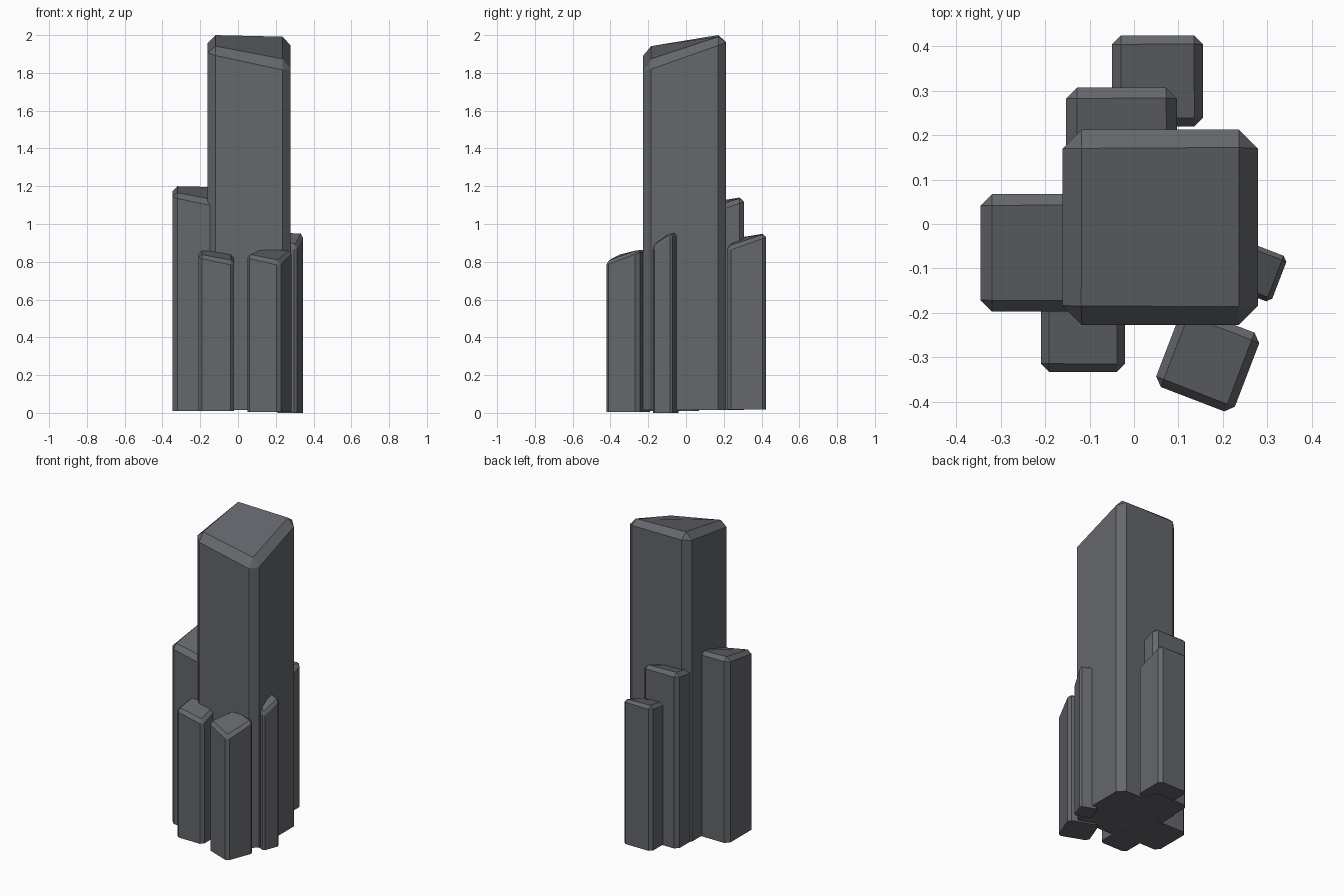
import bpy
import bmesh
from math import radians
from mathutils import Matrix

if "Cube" in bpy.data.objects:
    bpy.data.objects.remove(bpy.data.objects["Cube"], do_unlink=True)

# Single stone colour
stone = bpy.data.materials.new("dark_grey_stone")
stone.use_nodes = True
colour = (0.13, 0.135, 0.15, 1)
stone.diffuse_color = colour
stone.node_tree.nodes["Principled BSDF"].inputs["Base Color"].default_value = colour

WIDTH, HEIGHT, CHAMFER = 0.44, 1.985, 0.043


def column(name, x, y, base, width, height, turn=0):
    """Chamfered stone column with a slanted top, scaled to width and height."""
    bm = bmesh.new()
    bmesh.ops.create_cube(bm, size=1)
    for v in bm.verts:
        right, back, top = (c > 0 for c in v.co)
        # The top falls toward the front, most of all at the front right corner
        drop = 0 if back else (0.155 if right else 0.061)
        v.co.x *= WIDTH
        v.co.y *= WIDTH
        v.co.z = HEIGHT - drop if top else 0
    edges = [e for e in bm.edges if any(v.co.z > 0 for v in e.verts)]
    bmesh.ops.bevel(bm, geom=edges, offset=CHAMFER, offset_type='OFFSET',
                    segments=1, affect='EDGES', clamp_overlap=True)
    peak = max(v.co.z for v in bm.verts)
    s = width / WIDTH
    bm.transform(Matrix.Diagonal((s, s, height / peak, 1)))
    bmesh.ops.recalc_face_normals(bm, faces=bm.faces)
    mesh = bpy.data.meshes.new(name)
    bm.to_mesh(mesh)
    bm.free()
    mesh.materials.append(stone)
    obj = bpy.data.objects.new(name, mesh)
    obj.location = (x, y, base)
    obj.rotation_euler.z = radians(turn)
    bpy.context.collection.objects.link(obj)


# Tall central column and the smaller ones clustered round it
column("main_column", 0.059, -0.007, 0.015, 0.44, 1.985)
column("right_column", -0.213, -0.065, 0.01, 0.265, 1.19)
column("back_column", -0.028, 0.182, 0.015, 0.25, 1.125)
column("rear_column", 0.053, 0.322, 0.018, 0.205, 0.93)
column("front_right_column", -0.115, -0.238, 0.01, 0.19, 0.853)
column("front_left_column", 0.166, -0.306, 0.006, 0.19, 0.858, -21)
column("thin_left_column", 0.276, -0.107, 0, 0.11, 0.953, -21)
